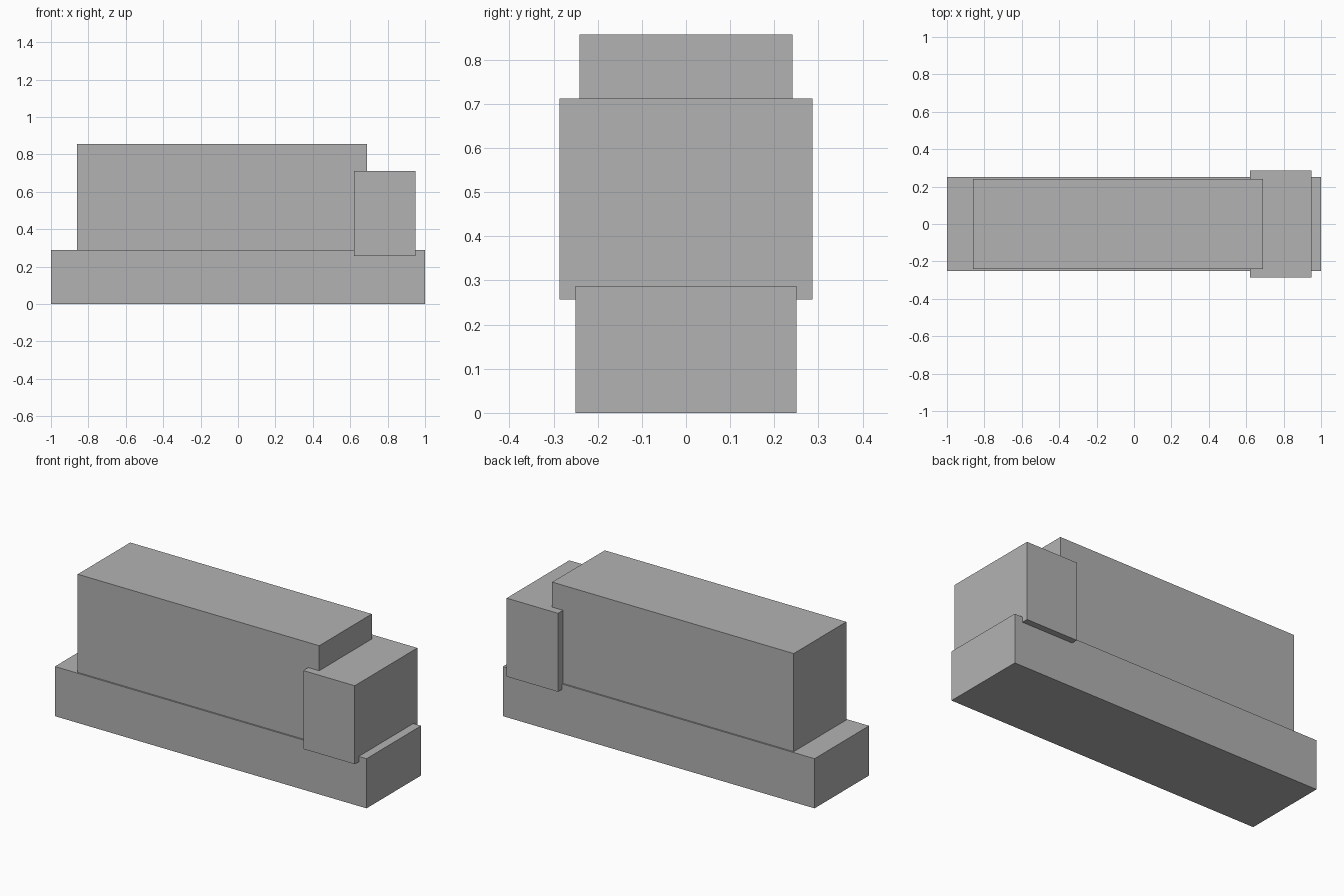
import bpy
from mathutils import Vector

cube = bpy.data.objects.get("Cube")
if cube:
    bpy.data.objects.remove(cube, do_unlink=True)

# Single neutral grey
grey = bpy.data.materials.new("neutral_grey")
grey.use_nodes = True
color = (0.448, 0.448, 0.448, 1.0)
grey.diffuse_color = color
grey.node_tree.nodes["Principled BSDF"].inputs["Base Color"].default_value = color


def add_box(name, low, high):
    """Box spanning two opposite corners."""
    low, high = Vector(low), Vector(high)
    bpy.ops.mesh.primitive_cube_add(size=1, location=(low + high) / 2)
    box = bpy.context.object
    box.name = name
    box.scale = high - low
    bpy.ops.object.transform_apply(location=False, rotation=False, scale=True)
    box.data.materials.append(grey)
    return box


# Long low chassis
add_box("chassis", (-1.0, -0.25, 0.0), (1.0, 0.25, 0.288))

# Tall cargo body resting on the chassis
add_box("cargo_body", (-0.86, -0.241, 0.288), (0.69, 0.241, 0.857))

# Wider cab wrapping the end of the body and the chassis top
add_box("cab", (0.62, -0.287, 0.257), (0.95, 0.287, 0.712))
